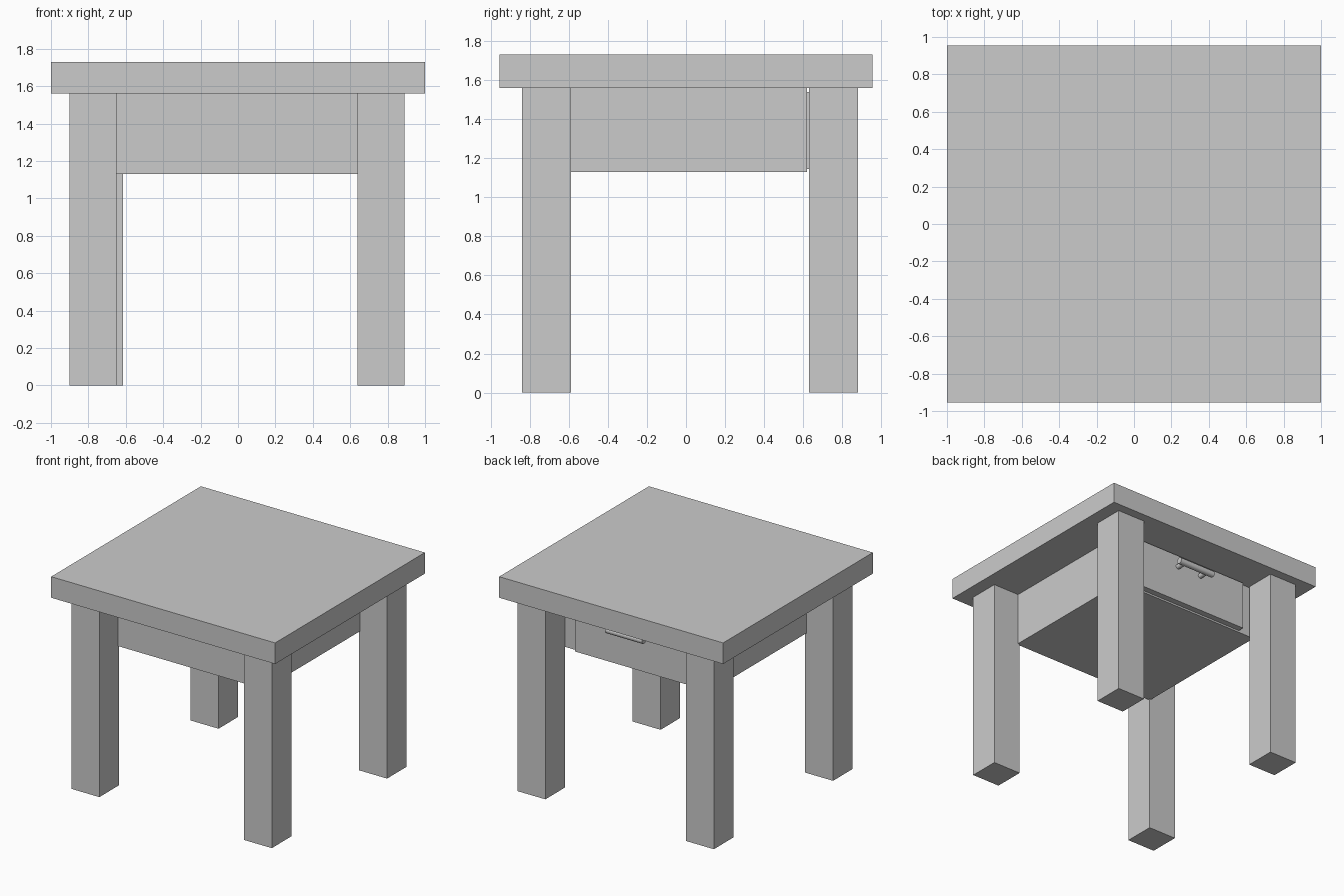
import bpy
from math import pi

if "Cube" in bpy.data.objects:
    bpy.data.objects.remove(bpy.data.objects["Cube"])


def box(name, x0, x1, y0, y1, z0, z1):
    bpy.ops.mesh.primitive_cube_add(size=1, location=((x0 + x1) / 2, (y0 + y1) / 2, (z0 + z1) / 2))
    ob = bpy.context.object
    ob.name = name
    ob.scale = (x1 - x0, y1 - y0, z1 - z0)
    bpy.ops.object.transform_apply(location=False, rotation=False, scale=True)
    return ob


def rod(name, loc, radius, length, rot):
    bpy.ops.mesh.primitive_cylinder_add(vertices=16, radius=radius, depth=length, location=loc, rotation=rot)
    ob = bpy.context.object
    ob.name = name
    bpy.ops.object.shade_smooth_by_angle()
    return ob


# Table top
box("table_top", -1, 1, -0.955, 0.955, 1.56, 1.73)

# Square legs (the back left one sits slightly inward)
LEG = 0.25
for name, x, y in (("front_left_leg", -0.90, -0.84), ("front_right_leg", 0.64, -0.84),
                   ("back_left_leg", -0.865, 0.63), ("back_right_leg", 0.64, 0.63)):
    box(name, x, x + LEG, y, y + LEG, 0, 1.56)

# Drawer case under the top
box("drawer_case", -0.665, 0.655, -0.605, 0.62, 1.13, 1.56)

# Drawer front on the back side
box("drawer_front", -0.52, 0.52, 0.60, 0.67, 1.145, 1.54)

# Bar handle on two posts
HX, HY, HZ = 0.015, 0.75, 1.443
rod("handle_bar", (HX, HY, HZ), 0.026, 0.33, (0, pi / 2, 0))
for side, s in (("left", -1), ("right", 1)):
    rod(f"handle_post_{side}", (HX + s * 0.11, 0.705, HZ), 0.02, 0.09, (pi / 2, 0, 0))
